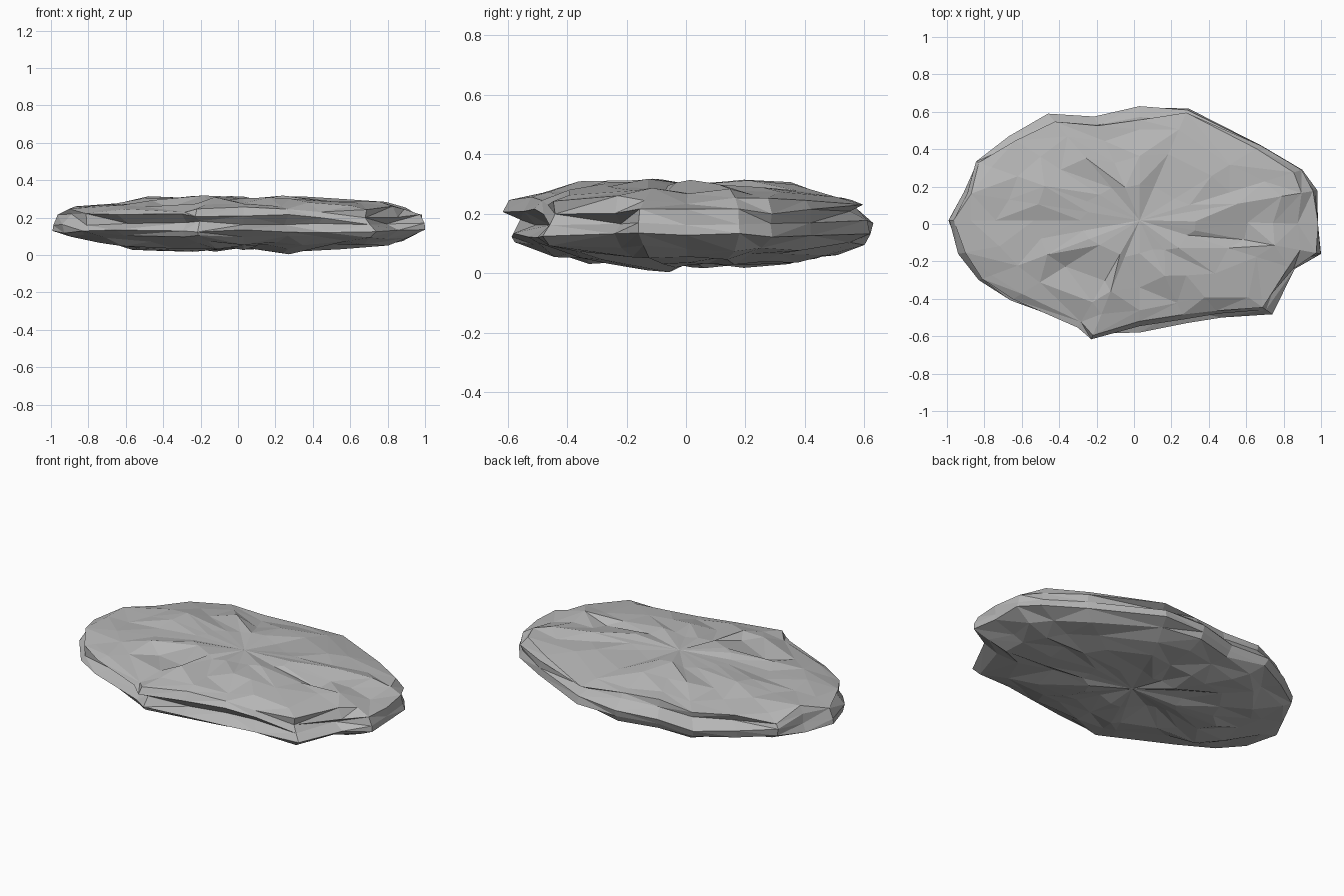
import bpy, bmesh, random
from mathutils import Vector

if "Cube" in bpy.data.objects:
    bpy.data.objects.remove(bpy.data.objects["Cube"], do_unlink=True)
random.seed(11)

stone = bpy.data.materials.new("grey stone")
stone.use_nodes = True
stone.diffuse_color = (0.47, 0.47, 0.47, 1)
stone.node_tree.nodes["Principled BSDF"].inputs["Base Color"].default_value = stone.diffuse_color

# Irregular outline, counter-clockwise from the left side
RIM = [(1, 0), (.98, .18), (.9, .29), (.68, .42), (.29, .62), (.03, .63),
       (-.22, .59), (-.46, .59), (-.67, .47), (-.86, .34), (-.92, .17), (-1, .02),
       (-.94, -.16), (-.83, -.3), (-.66, -.41), (-.31, -.57), (-.23, -.62),
       (.03, -.58), (.28, -.53), (.47, -.5), (.75, -.49), (.86, -.24), (1, -.16)]
# Share of the outline and height, from the underside up to the crown
UNDERSIDE = [(.3, .035), (.56, .04), (.76, .062), (.9, .09)]
CROWN = [(.91, .246), (.77, .27), (.57, .292), (.3, .302)]
CENTRE = Vector((.03, .02))
# Spot, width and rise of hollows and humps
CROWN_RELIEF = [((-.3, -.25), .16, -.045), ((.62, -.08), .14, -.025), ((-.3, .08), .1, -.03),
                ((-.09, -.13), .14, .02), ((-.41, .18), .15, .025)]
UNDER_RELIEF = [((.28, -.1), .2, -.02), ((-.34, -.3), .2, -.02), ((-.2, -.1), .15, .03)]


def place(bm, i, share, z):
    p = CENTRE + (Vector(RIM[i]) - CENTRE) * share
    return bm.verts.new((p.x, p.y, z))


def rough_ring(bm, share, height, relief):
    verts = []
    for i in range(len(RIM)):
        r = min(.97, share * random.uniform(.94, 1.06))
        v = place(bm, i, r, height + random.uniform(-.018, .018))
        for spot, width, rise in relief:
            v.co.z += rise * max(0, 1 - (v.co.xy - Vector(spot)).length / width)
        v.co.z = min(.33, max(0, v.co.z))
        verts.append(v)
    return verts


def rim_ring(bm, height, reach, dips):
    """Rim layer at a usual reach, drawn in over some runs of the outline."""
    verts = []
    for i in range(len(RIM)):
        share = reach
        for first, last, dip in dips:
            if first <= i <= last:
                share = dip
        share = min(1, share + random.uniform(-.02, .02))
        verts.append(place(bm, i, share, height + random.uniform(-.012, .012)))
    return verts


def bridge(bm, low, high):
    n = len(low)
    for i in range(n):
        j = (i + 1) % n
        a, b, c, d = low[i], low[j], high[j], high[i]
        if random.random() < .5:
            bm.faces.new((a, b, c))
            bm.faces.new((a, c, d))
        else:
            bm.faces.new((a, b, d))
            bm.faces.new((b, c, d))


# Flat rock: ragged layers with an undercut rim, closed by a fan at each pole
bm = bmesh.new()
rings = [rough_ring(bm, s, z, UNDER_RELIEF) for s, z in UNDERSIDE]
rings.append(rim_ring(bm, .125, 1, [(6, 9, .97), (15, 16, .96)]))
rings.append(rim_ring(bm, .17, .99, [(14, 16, .89), (17, 18, .87), (19, 21, .93)]))
rings.append(rim_ring(bm, .21, .98, [(4, 8, .9), (9, 13, .96), (17, 19, .96), (20, 20, .89)]))
rings += [rough_ring(bm, s, z, CROWN_RELIEF) for s, z in CROWN]
for low, high in zip(rings, rings[1:]):
    bridge(bm, low, high)
bottom = bm.verts.new((*CENTRE, .04))
top = bm.verts.new((*CENTRE, .298))
for i in range(len(RIM)):
    j = (i + 1) % len(RIM)
    bm.faces.new((rings[-1][i], rings[-1][j], top))
    bm.faces.new((rings[0][j], rings[0][i], bottom))
bmesh.ops.recalc_face_normals(bm, faces=bm.faces)

mesh = bpy.data.meshes.new("flat_rock")
bm.to_mesh(mesh)
bm.free()
mesh.materials.append(stone)
rock = bpy.data.objects.new("flat_rock", mesh)
bpy.context.collection.objects.link(rock)
